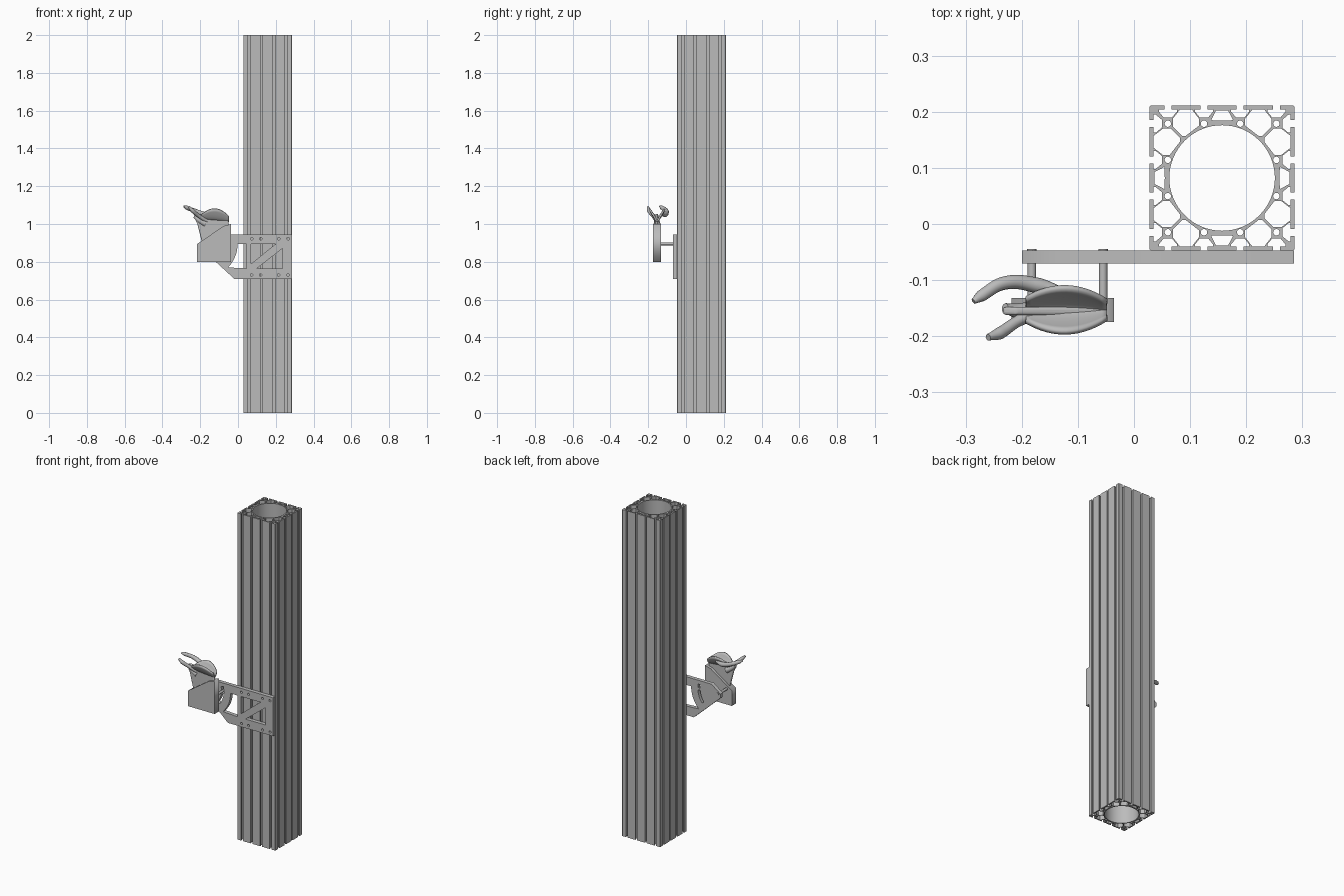
import bpy, bmesh, math
from mathutils import Vector, Matrix

cube = bpy.data.objects.get("Cube")
if cube:
    bpy.data.objects.remove(cube)


def material(name, v):
    m = bpy.data.materials.new(name)
    m.use_nodes = True
    col = (v, v, v, 1)
    m.diffuse_color = col
    m.node_tree.nodes["Principled BSDF"].inputs["Base Color"].default_value = col
    return m


GREY = material("plain grey", 0.5)


def add(name, mesh, smooth=False):
    mesh.materials.clear()
    mesh.materials.append(GREY)
    ob = bpy.data.objects.new(name, mesh)
    bpy.context.collection.objects.link(ob)
    if smooth:
        bpy.ops.object.select_all(action="DESELECT")
        ob.select_set(True)
        bpy.context.view_layer.objects.active = ob
        bpy.ops.object.shade_smooth_by_angle(angle=math.radians(40))
    return ob


def bake(name, curve, matrix=Matrix(), smooth=False):
    tmp = bpy.data.objects.new("tmp", curve)
    bpy.context.collection.objects.link(tmp)
    bpy.context.view_layer.update()
    mesh = bpy.data.meshes.new_from_object(tmp.evaluated_get(bpy.context.evaluated_depsgraph_get()))
    bpy.data.objects.remove(tmp)
    bm = bmesh.new()
    bm.from_mesh(mesh)
    bmesh.ops.remove_doubles(bm, verts=bm.verts, dist=1e-5)
    bmesh.ops.recalc_face_normals(bm, faces=bm.faces)
    bm.to_mesh(mesh)
    bm.free()
    mesh.transform(matrix)
    return add(name, mesh, smooth)


def sheet(name, loops, thickness, matrix, smooth=False):
    """Flat outline with holes, extruded evenly to both sides."""
    cu = bpy.data.curves.new(name, "CURVE")
    cu.dimensions, cu.fill_mode, cu.extrude = "2D", "BOTH", thickness / 2
    for pts in loops:
        sp = cu.splines.new("POLY")
        sp.points.add(len(pts) - 1)
        for p, (x, y) in zip(sp.points, pts):
            p.co = (x, y, 0, 1)
        sp.use_cyclic_u = True
    return bake(name, cu, matrix, smooth)


def arc(cx, cy, r, a0=0, a1=360, n=16):
    closed = a1 - a0 == 360
    angles = [math.radians(a0 + (a1 - a0) * i / (n if closed else n - 1)) for i in range(n)]
    return [(cx + r * math.cos(a), cy + r * math.sin(a)) for a in angles]


def upright(y):
    return Matrix.Translation((0, y, 0)) @ Matrix.Rotation(math.pi / 2, 4, "X")


# Slotted square column, drawn in units of 1/72 of its half width
def turn(pts, k):
    for _ in range(k):
        pts = [(y, -x) for x, y in pts]
    return pts


slot = [(-3.5, 72), (-3.5, 68), (-9, 68), (-9, 66), (-4, 60)]
side = [(-72, 71), (-71, 72)]
for c in (-54, -18, 18, 54):
    side += [(c + x, y) for x, y in slot] + [(c - x, y) for x, y in reversed(slot)]
pocket = [(-6, 14), (6, 14), (13, 5), (13, -2), (0, -12), (-4, -12), (-13, -3), (-13, 5)]
left_pocket = [(x - 36, y + 54) for x, y in pocket]
right_pocket = [(-x, y) for x, y in left_pocket]
mid_pocket = [(-6, 67), (6, 67), (11, 57.5), (0, 57), (-11, 57.5)]
outline, holes = [], [arc(0, 0, 52.5, n=64)]
for k in range(4):
    outline += turn(side, k)
    bolts = [arc(c, 54, 3.2) for c in (-54, -18, 18)]
    holes += [turn(h, k) for h in bolts + [left_pocket, right_pocket, mid_pocket]]
unit = 0.129 / 72
column = [[(x * unit, y * unit) for x, y in loop] for loop in [outline] + holes]
sheet("slotted_column", column, 2, Matrix.Translation((0.157, 0.082, 1)), True)

# Bracket plate: swivel arc slot, two windows with a diagonal brace, bolt holes
px, pz = -0.182, 0.895
plate = [(0.285, 0.945), (0.285, 0.71), (-0.02, 0.71), (-0.2, 0.875), (-0.2, 0.9), (-0.14, 0.945)]
fan_window = arc(px, pz, 0.18, -44, 0, 10) + [(0.045, pz), (0.045, 0.765)]
upper_window = [(0.07, pz), (0.2, pz), (0.07, 0.79)]
lower_window = [(0.1, 0.765), (0.235, 0.765), (0.235, 0.87)]
arc_slot = arc(px, pz, 0.119, -38, 12, 10) + arc(px, pz, 0.135, -38, 12, 10)[::-1]
bolt_holes = [arc(x, z, 0.007, n=12) for x in (0.072, 0.12, 0.215, 0.265) for z in (0.73, 0.922)]
sheet("bracket_plate", [plate, fan_window, upper_window, lower_window, arc_slot] + bolt_holes,
      0.023, upright(-0.0585), True)

# Wedge-topped block and its two support rods
block = [(-0.218, 0.8), (-0.036, 0.8), (-0.036, 1.0), (-0.075, 0.99), (-0.218, 0.893)]
sheet("mount_block", [block], 0.043, upright(-0.1535))
for label, x in (("outer", px), ("inner", -0.055)):
    sheet(label + "_rod", [arc(x, pz, 0.0075)], 0.09, upright(-0.0895), True)
    sheet(label + "_rod_cap", [arc(x, pz, 0.0085)], 0.004, upright(-0.0465), True)


# Cupped bone blade: a leaf whose edges curl upward, given thickness
def blade_point(s, t):
    width = 0.04 * math.sin(math.pi * min(1, 0.08 + 0.8 * s)) ** 0.7
    lift = 0.06 * math.sin(math.pi * (0.15 + 0.72 * s))
    return (-0.048 - 0.145 * s, -0.153 + width * t, 1.015 + 0.012 * s + lift * abs(t) ** 1.6)


bm = bmesh.new()
rows = [[bm.verts.new(blade_point(i / 16, j / 6 - 1)) for j in range(13)] for i in range(17)]
for a, b in zip(rows, rows[1:]):
    for j in range(12):
        bm.faces.new((a[j], a[j + 1], b[j + 1], b[j]))
bmesh.ops.recalc_face_normals(bm, faces=bm.faces)
mesh = bpy.data.meshes.new("bone_blade")
bm.to_mesh(mesh)
bm.free()
blade = add("bone_blade", mesh, True)
solid = blade.modifiers.new("thickness", "SOLIDIFY")
solid.thickness, solid.offset = 0.009, 0

# Keel that carries the blade down into the block
keel = [(-0.05, 0.97), (-0.05, 1.02), (-0.12, 1.03), (-0.21, 1.055), (-0.235, 1.045), (-0.215, 1.0), (-0.19, 0.9)]
keel_ob = sheet("bone_keel", [keel], 0.014, upright(-0.155), True)
bevel = keel_ob.modifiers.new("rounding", "BEVEL")
bevel.width, bevel.segments = 0.005, 3


# Tapered horns sweeping away from the blade
def horn(name, pts):
    cu = bpy.data.curves.new(name, "CURVE")
    cu.dimensions, cu.bevel_depth, cu.bevel_resolution, cu.use_fill_caps = "3D", 1, 3, True
    sp = cu.splines.new("BEZIER")
    sp.bezier_points.add(len(pts) - 1)
    sp.resolution_u = 8
    for p, (x, y, z, r) in zip(sp.bezier_points, pts):
        p.co, p.radius = Vector((x, y, z)), r
        p.handle_left_type = p.handle_right_type = "AUTO"
    return bake(name, cu, smooth=True)


horn("back_horn", [(-0.12, -0.125, 1.05, 0.008), (-0.17, -0.11, 1.05, 0.014),
                   (-0.23, -0.105, 1.07, 0.012), (-0.272, -0.128, 1.087, 0.011), (-0.286, -0.138, 1.094, 0.005)])
horn("front_horn", [(-0.17, -0.155, 1.02, 0.013), (-0.21, -0.175, 1.045, 0.01),
                    (-0.24, -0.195, 1.07, 0.011), (-0.26, -0.202, 1.09, 0.006)])
horn("middle_spur", [(-0.17, -0.153, 1.0, 0.018), (-0.205, -0.155, 1.02, 0.014), (-0.23, -0.15, 1.04, 0.009)])
